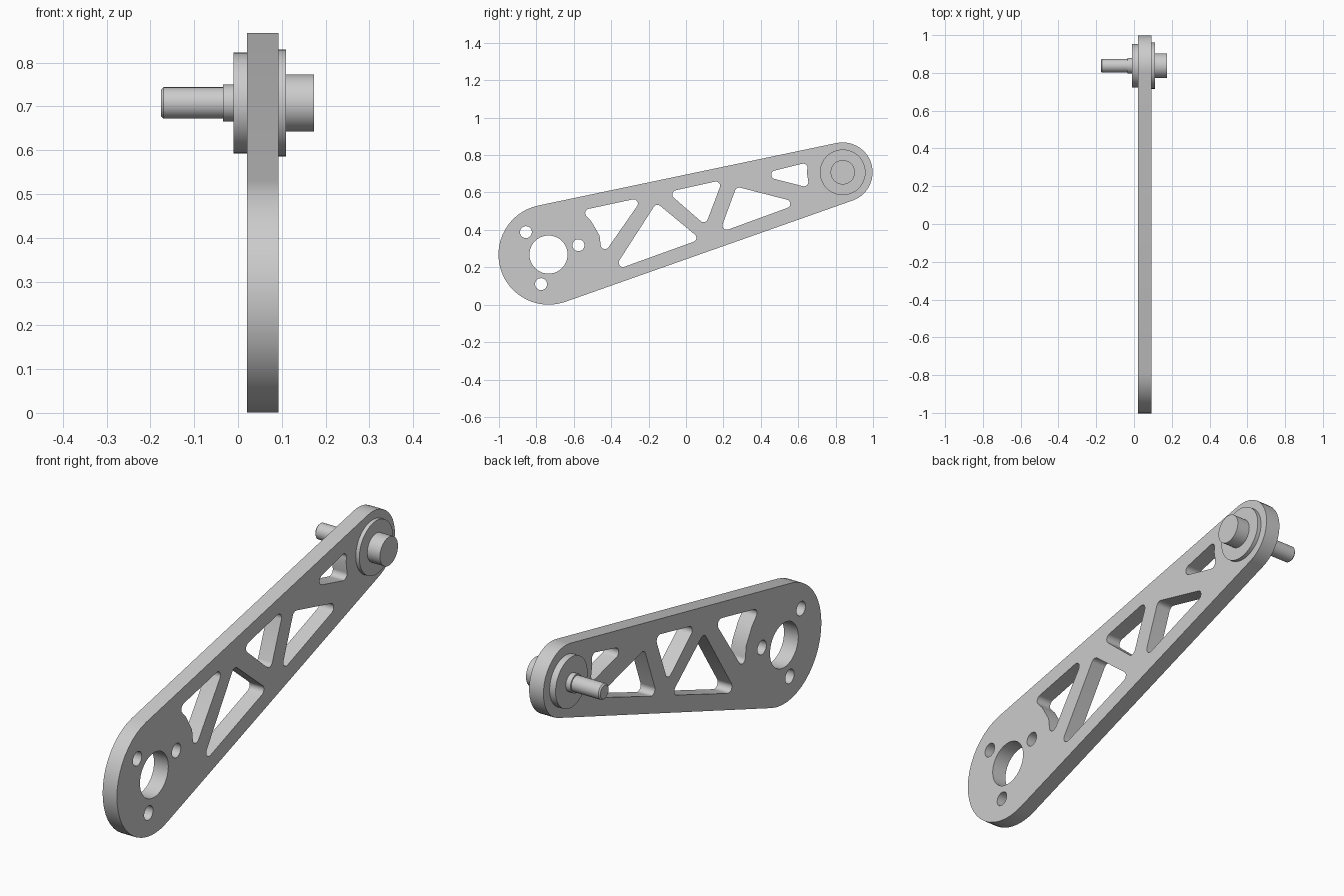
import bpy, bmesh, math
from mathutils import Vector, Matrix

if "Cube" in bpy.data.objects:
    bpy.data.objects.remove(bpy.data.objects["Cube"], do_unlink=True)

gray = bpy.data.materials.new("plain_gray")
gray.use_nodes = True
gray.diffuse_color = (0.6, 0.6, 0.6, 1)
gray.node_tree.nodes["Principled BSDF"].inputs["Base Color"].default_value = (0.6, 0.6, 0.6, 1)

BIG, BIG_R = Vector((-0.735, 0.268)), 0.268      # motor end of the arm
TIP, TIP_R = Vector((0.838, 0.708)), 0.16        # axle end of the arm
PLATE_X = (0.02, 0.092)


def add_object(name, bm):
    bmesh.ops.remove_doubles(bm, verts=bm.verts, dist=1e-5)
    bmesh.ops.recalc_face_normals(bm, faces=bm.faces)
    mesh = bpy.data.meshes.new(name)
    bm.to_mesh(mesh)
    bm.free()
    mesh.materials.append(gray)
    obj = bpy.data.objects.new(name, mesh)
    bpy.context.collection.objects.link(obj)
    bpy.ops.object.select_all(action='DESELECT')
    obj.select_set(True)
    bpy.context.view_layer.objects.active = obj
    bpy.ops.object.shade_smooth_by_angle(angle=math.radians(30))
    return obj


def arc(center, radius, start, end, steps):
    return [center + radius * Vector((math.cos(a), math.sin(a)))
            for a in (start + (end - start) * i / steps for i in range(steps + 1))]


def circle(center, radius, steps):
    return arc(Vector(center), radius, 0, math.tau, steps)[:-1]


def rounded(corners, radius=0.023, steps=8):
    """Polygon with filleted corners; a third value of 0 keeps a corner plain."""
    pts = [Vector(c[:2]) for c in corners]
    out = []
    for i, p in enumerate(pts):
        if len(corners[i]) > 2:
            out.append(p)
            continue
        to_a, to_b = pts[i - 1] - p, pts[(i + 1) % len(pts)] - p
        half = to_a.angle(to_b) / 2
        cut = min(radius / math.tan(half), 0.9 * to_a.length, 0.9 * to_b.length)
        r = cut * math.tan(half)
        a, b = to_a.normalized(), to_b.normalized()
        center = p + (a + b).normalized() * (r / math.sin(half))
        u, v = p + a * cut - center, p + b * cut - center
        turn = u.angle(v)
        for k in range(steps + 1):
            t = k / steps
            out.append(center + (u * math.sin((1 - t) * turn) + v * math.sin(t * turn)) / math.sin(turn))
    return out


# Arm outline: two round ends joined by tangent lines
span = TIP - BIG
heading = math.atan2(span.y, span.x)
lean = math.acos((BIG_R - TIP_R) / span.length)
outline = arc(TIP, TIP_R, heading - lean, heading + lean, 18)
outline += arc(BIG, BIG_R, heading + lean, heading - lean + math.tau, 24)

# Motor holes
loops = [outline, circle(BIG, 0.102, 40)]
for spot in ((-0.856, 0.388), (-0.575, 0.318), (-0.775, 0.11)):
    loops.append(circle(spot, 0.032, 24))

# Truss windows; the first and last follow the round ends
loops += [rounded(w) for w in (
    [(-0.56, 0.504), (-0.228, 0.575), (-0.449, 0.258), (-0.462, 0.369, 0), (-0.505, 0.444, 0)],
    [(-0.158, 0.545), (0.078, 0.35), (-0.393, 0.18)],
    [(-0.1, 0.602), (0.196, 0.667), (0.104, 0.425)],
    [(0.27, 0.631), (0.612, 0.543), (0.179, 0.385)],
    [(0.385, 0.695), (0.655, 0.762), (0.646, 0.709, 0), (0.659, 0.625)],
)]

curve = bpy.data.curves.new("plate_profile", 'CURVE')
curve.dimensions = '2D'
curve.fill_mode = 'BOTH'
curve.extrude = (PLATE_X[1] - PLATE_X[0]) / 2
for loop in loops:
    spline = curve.splines.new('POLY')
    spline.points.add(len(loop) - 1)
    for point, co in zip(spline.points, loop):
        point.co = (co.x, co.y, 0, 1)
    spline.use_cyclic_u = True
helper = bpy.data.objects.new("plate_profile", curve)
bpy.context.collection.objects.link(helper)
bpy.context.view_layer.update()
flat = bpy.data.meshes.new_from_object(helper.evaluated_get(bpy.context.evaluated_depsgraph_get()))
bpy.data.objects.remove(helper, do_unlink=True)

# Stand the profile up in the YZ plane
bm = bmesh.new()
bm.from_mesh(flat)
bpy.data.meshes.remove(flat)
upright = Matrix(((0, 0, 1, sum(PLATE_X) / 2), (1, 0, 0, 0), (0, 1, 0, 0), (0, 0, 0, 1)))
bmesh.ops.transform(bm, matrix=upright, verts=bm.verts)
add_object("arm_plate", bm)


def turned(name, profile):
    """Part turned about the axle line, from (x, radius) points."""
    bm = bmesh.new()
    pts = [(profile[0][0], 0)] + profile + [(profile[-1][0], 0)]
    verts = [bm.verts.new((x, TIP.x, TIP.y + r)) for x, r in pts]
    edges = [bm.edges.new(pair) for pair in zip(verts, verts[1:])]
    bmesh.ops.spin(bm, geom=verts + edges, cent=(0, TIP.x, TIP.y), axis=(1, 0, 0),
                   angle=math.tau, steps=48, use_merge=True)
    add_object(name, bm)


# Axle parts
turned("inner_flange", [(-0.01, 0.115), (0.02, 0.115)])
turned("outer_flange", [(0.092, 0.122), (0.11, 0.122)])
turned("outer_boss", [(0.11, 0.065), (0.174, 0.065)])
turned("shaft_collar", [(-0.034, 0.042), (-0.01, 0.042)])
turned("shaft", [(-0.176, 0.03), (-0.17, 0.036), (-0.034, 0.036)])
